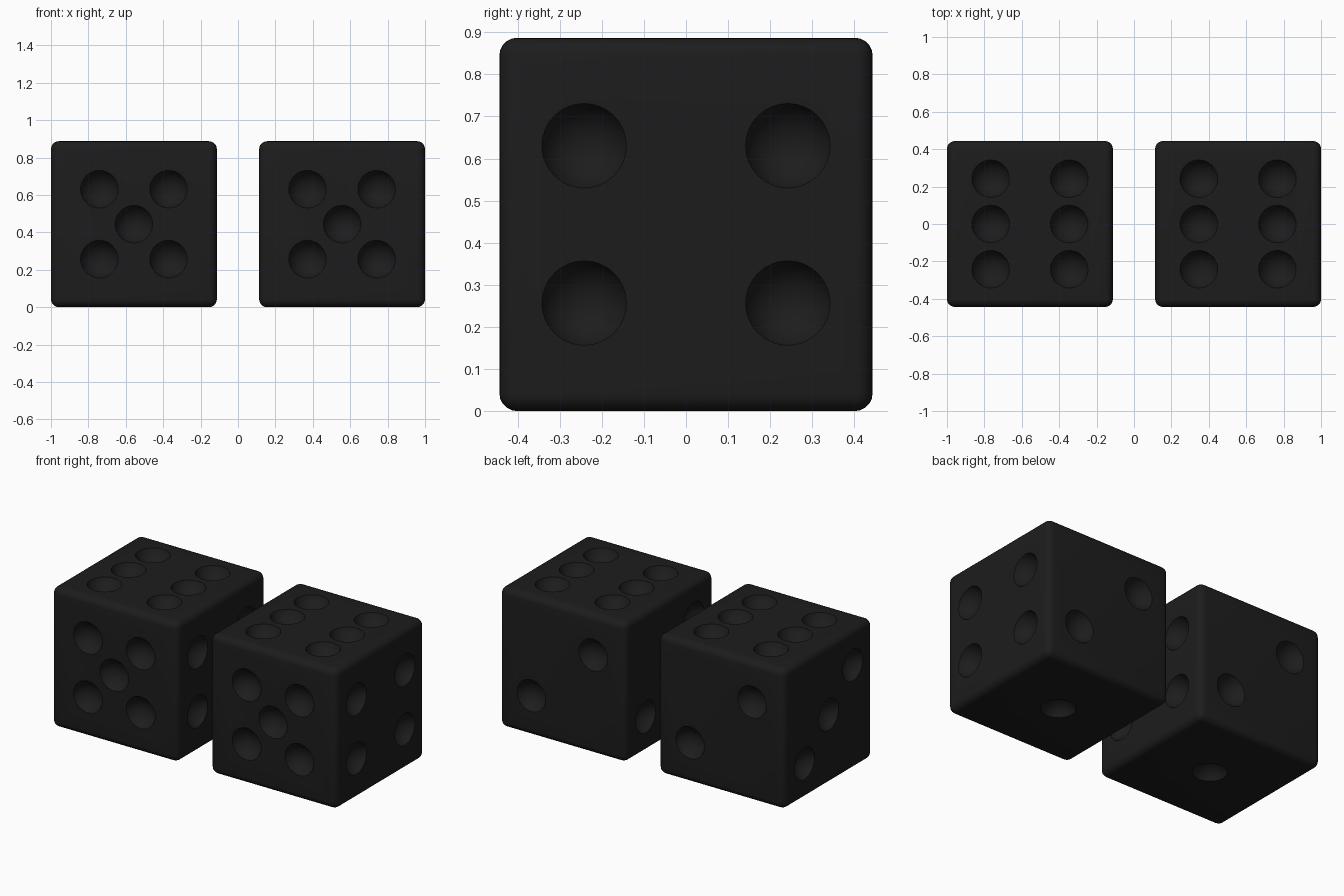
import bpy, bmesh
from mathutils import Vector, Matrix

if "Cube" in bpy.data.objects:
    bpy.data.objects.remove(bpy.data.objects["Cube"])

SIZE = 0.887          # edge length of a die
H = SIZE / 2
SINK = 0.036          # how far the pip sphere centre sits outside the face
PIP_R = 0.107

black = bpy.data.materials.new("black")
black.diffuse_color = (0.012, 0.012, 0.012, 1)
black.use_nodes = True
black.node_tree.nodes["Principled BSDF"].inputs["Base Color"].default_value = black.diffuse_color

# Pip layout: face normal, then the in-plane offsets as full vectors
FACES = [
    ((0, -1, 0), [(0, 0, 0)] + [(x, 0, z) for x in (-.185, .185) for z in (-.187, .187)]),
    ((0, 1, 0), [(-.217, 0, .187), (.217, 0, -.187)]),
    ((1, 0, 0), [(0, y, z) for y in (-.242, .242) for z in (-.187, .187)]),
    ((-1, 0, 0), [(0, -.242, .22), (0, 0, 0), (0, .242, -.22)]),
    ((0, 0, 1), [(x, y, 0) for x in (-.21, .21) for y in (-.242, 0, .242)]),
    ((0, 0, -1), [(0, 0, 0)]),
]


def mesh_object(name, bm, location):
    mesh = bpy.data.meshes.new(name)
    bm.to_mesh(mesh)
    bm.free()
    obj = bpy.data.objects.new(name, mesh)
    bpy.context.collection.objects.link(obj)
    obj.location = location
    return obj


def make_die(name, x):
    loc = (x, 0, H)

    # Rounded cube body
    bm = bmesh.new()
    bmesh.ops.create_cube(bm, size=SIZE)
    bmesh.ops.bevel(bm, geom=bm.edges[:], offset=0.042, segments=5,
                    profile=0.5, affect='EDGES')
    die = mesh_object(name, bm, loc)
    die.data.materials.append(black)

    # Spheres that scoop out the pips
    bm = bmesh.new()
    for normal, spots in FACES:
        n = Vector(normal)
        turn = n.to_track_quat('Z', 'Y').to_matrix().to_4x4()
        for s in spots:
            centre = n * (H + SINK) + Vector(s)
            bmesh.ops.create_uvsphere(bm, u_segments=32, v_segments=20, radius=PIP_R,
                                      matrix=Matrix.Translation(centre) @ turn)
    cutter = mesh_object(name + "_pip_cutter", bm, loc)
    cutter.hide_render = True
    cutter.data.materials.append(black)

    mod = die.modifiers.new("pips", 'BOOLEAN')
    mod.operation = 'DIFFERENCE'
    mod.solver = 'EXACT'
    mod.object = cutter

    bpy.ops.object.select_all(action='DESELECT')
    die.select_set(True)
    bpy.context.view_layer.objects.active = die
    bpy.ops.object.modifier_apply(modifier=mod.name)
    bpy.data.objects.remove(cutter)
    bpy.ops.object.shade_smooth_by_angle(angle=0.5)


make_die("left_die", -(1 - H))
make_die("right_die", 1 - H)
